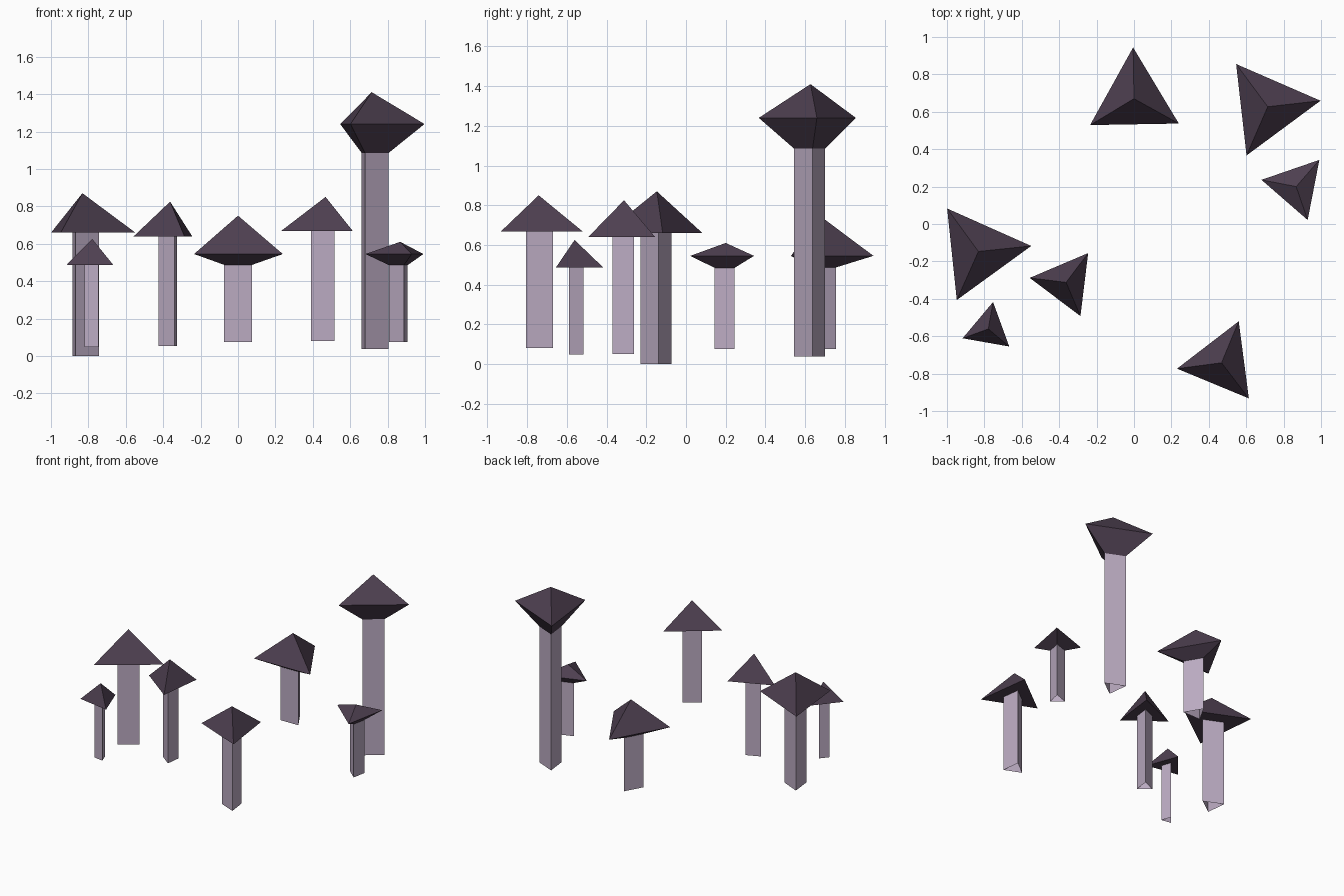
import bpy, bmesh
from math import cos, sin, pi, radians

if "Cube" in bpy.data.objects:
    bpy.data.objects.remove(bpy.data.objects["Cube"])


def material(name, color):
    m = bpy.data.materials.new(name)
    m.diffuse_color = color
    m.use_nodes = True
    m.node_tree.nodes["Principled BSDF"].inputs["Base Color"].default_value = m.diffuse_color
    return m


stem_mat = material("pale_stem", (0.50, 0.41, 0.54, 1))
cap_mat = material("dark_cap", (0.075, 0.05, 0.08, 1))


def lathe3(name, x, y, turn, profile, mat):
    """Three-sided flat-faced surface through (radius, height) rings; radius 0 is a tip."""
    bm = bmesh.new()
    rings = []
    for r, z in profile:
        n = 3 if r > 0 else 1
        rings.append([bm.verts.new((r * cos(turn + i * 2 * pi / 3),
                                    r * sin(turn + i * 2 * pi / 3), z)) for i in range(n)])
    for a, b in zip(rings, rings[1:]):
        for i in range(3):
            j = (i + 1) % 3
            if len(b) == 1:
                bm.faces.new((a[i], a[j], b[0]))
            else:
                bm.faces.new((a[i], a[j], b[j], b[i]))
    me = bpy.data.meshes.new(name)
    bm.to_mesh(me)
    bm.free()
    me.materials.append(mat)
    ob = bpy.data.objects.new(name, me)
    ob.location = (x, y, 0)
    bpy.context.collection.objects.link(ob)


# x, y, turn, stem radius, cap radius, foot, underside, rim, tip heights
mushrooms = [
    (0.00, 0.67, 91, 0.086, 0.274, 0.075, 0.487, 0.545, 0.75),
    (0.715, 0.627, 6.5, 0.09, 0.284, 0.037, 1.085, 1.24, 1.41),
    (0.867, 0.20, 49, 0.06, 0.189, 0.075, 0.485, 0.545, 0.61),
    (-0.832, -0.147, 6, 0.09, 0.284, 0.0, 0.66, 0.66, 0.87),
    (-0.363, -0.312, 53, 0.063, 0.196, 0.052, 0.64, 0.64, 0.825),
    (-0.779, -0.561, 80, 0.045, 0.146, 0.048, 0.487, 0.487, 0.625),
    (0.468, -0.742, 67.5, 0.079, 0.24, 0.08, 0.668, 0.668, 0.85),
]

for k, (x, y, turn, rs, rc, foot, under, rim, tip) in enumerate(mushrooms, 1):
    t = radians(turn)
    # open-footed triangular stem
    lathe3(f"mushroom_stem_{k}", x, y, t, [(rs, foot), (rs, under)], stem_mat)
    # cap: underside from the stem out to the rim, then up to the tip
    lathe3(f"mushroom_cap_{k}", x, y, t, [(rs, under), (rc, rim), (0, tip)], cap_mat)
